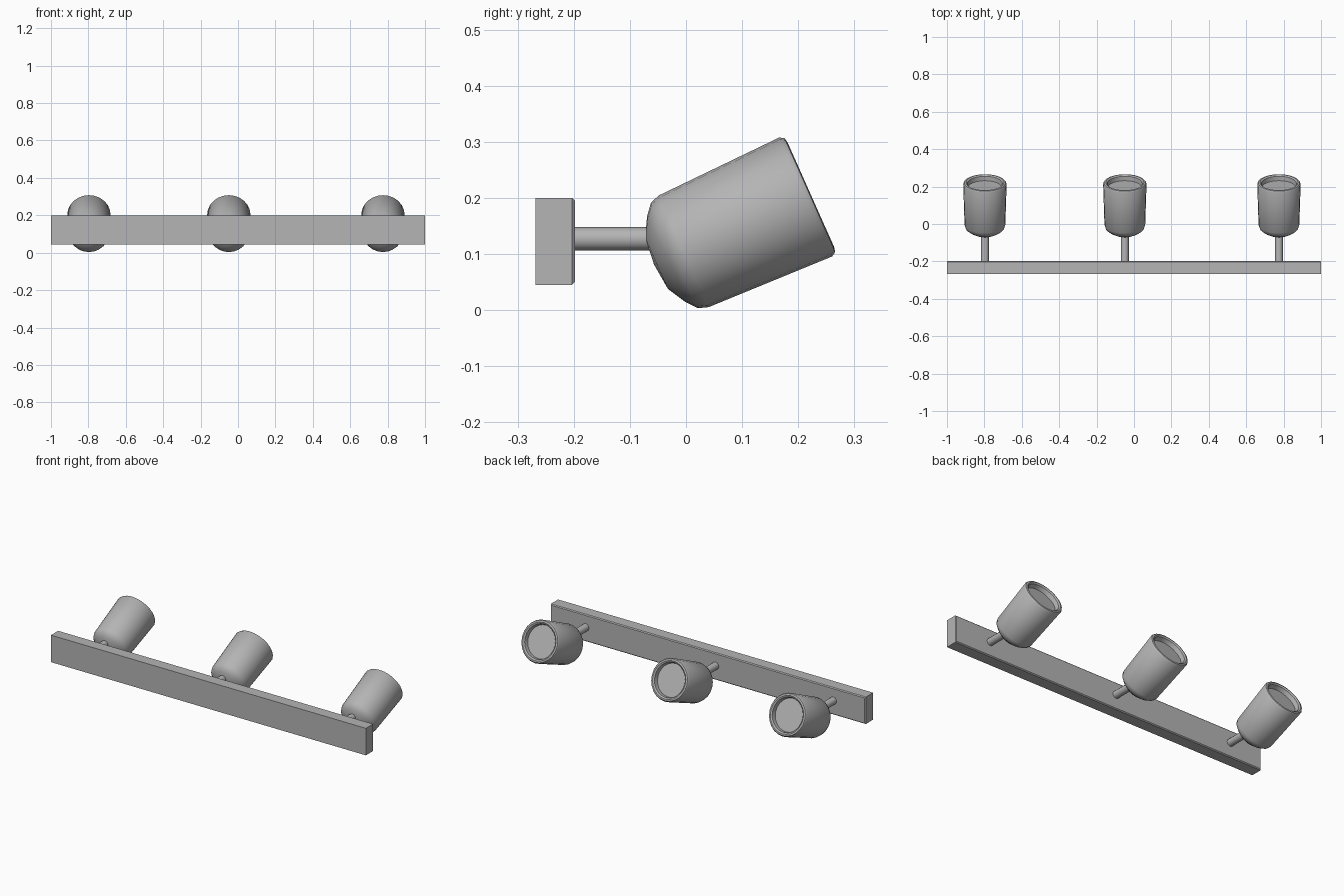
import bpy, bmesh, math
from mathutils import Matrix, Vector

old = bpy.data.objects.get("Cube")
if old:
    bpy.data.objects.remove(old, do_unlink=True)

GREY = (0.46, 0.46, 0.46, 1)
metal = bpy.data.materials.new("satin grey")
metal.use_nodes = True
metal.diffuse_color = GREY
metal.node_tree.nodes["Principled BSDF"].inputs["Base Color"].default_value = GREY


def finish(name, bm, smooth=None):
    bmesh.ops.recalc_face_normals(bm, faces=bm.faces)
    mesh = bpy.data.meshes.new(name)
    bm.to_mesh(mesh)
    bm.free()
    mesh.materials.append(metal)
    obj = bpy.data.objects.new(name, mesh)
    bpy.context.collection.objects.link(obj)
    if smooth:
        bpy.ops.object.select_all(action="DESELECT")
        obj.select_set(True)
        bpy.context.view_layer.objects.active = obj
        bpy.ops.object.shade_smooth_by_angle(angle=math.radians(smooth))
    return obj


def lathe(name, profile, matrix, sides, smooth):
    """Spin (radius, height) points about z, then place the result."""
    bm = bmesh.new()
    verts = [bm.verts.new((r, 0, h)) for r, h in profile]
    edges = [bm.edges.new(pair) for pair in zip(verts, verts[1:])]
    bmesh.ops.spin(bm, geom=verts + edges, cent=(0, 0, 0), axis=(0, 0, 1),
                   angle=math.tau, steps=sides, use_duplicate=False)
    bmesh.ops.remove_doubles(bm, verts=bm.verts, dist=0.0005)
    bmesh.ops.transform(bm, matrix=matrix, verts=bm.verts)
    return finish(name, bm, smooth)


# Wall bar, softened along the edges facing the lamps
bm = bmesh.new()
bmesh.ops.create_cube(bm, size=1, matrix=Matrix.Translation((0, -0.233, 0.1225))
                      @ Matrix.Diagonal((2, 0.07, 0.155, 1)))
rear = [e for e in bm.edges if all(v.co.y > -0.21 for v in e.verts)]
bmesh.ops.bevel(bm, geom=rear, offset=0.005, segments=1, affect="EDGES")
finish("wall_bar", bm)

# Lamp head: domed base, slightly flared side, rounded rim, recessed lens
HEAD = [(0, -0.046), (0.05, -0.041), (0.084, -0.022), (0.103, -0.006),
        (0.109, 0.012), (0.116, 0.25), (0.111, 0.258), (0.102, 0.26),
        (0.094, 0.254), (0.09, 0.23), (0, 0.23)]
ARM = [(0, 0), (0.021, 0), (0.021, 0.17), (0, 0.17)]
axis = Vector((0, math.cos(math.radians(24)), math.sin(math.radians(24))))
tilt = axis.to_track_quat("Z", "Y").to_matrix().to_4x4()
straight = Matrix.Rotation(-math.pi / 2, 4, "X")

for side, x in (("right", -0.797), ("middle", -0.049), ("left", 0.775)):
    lathe(side + "_lamp_head", HEAD,
          Matrix.Translation((x, -0.015, 0.1)) @ tilt, 24, 35)
    lathe(side + "_arm", ARM,
          Matrix.Translation((x, -0.21, 0.127)) @ straight, 12, 35)
